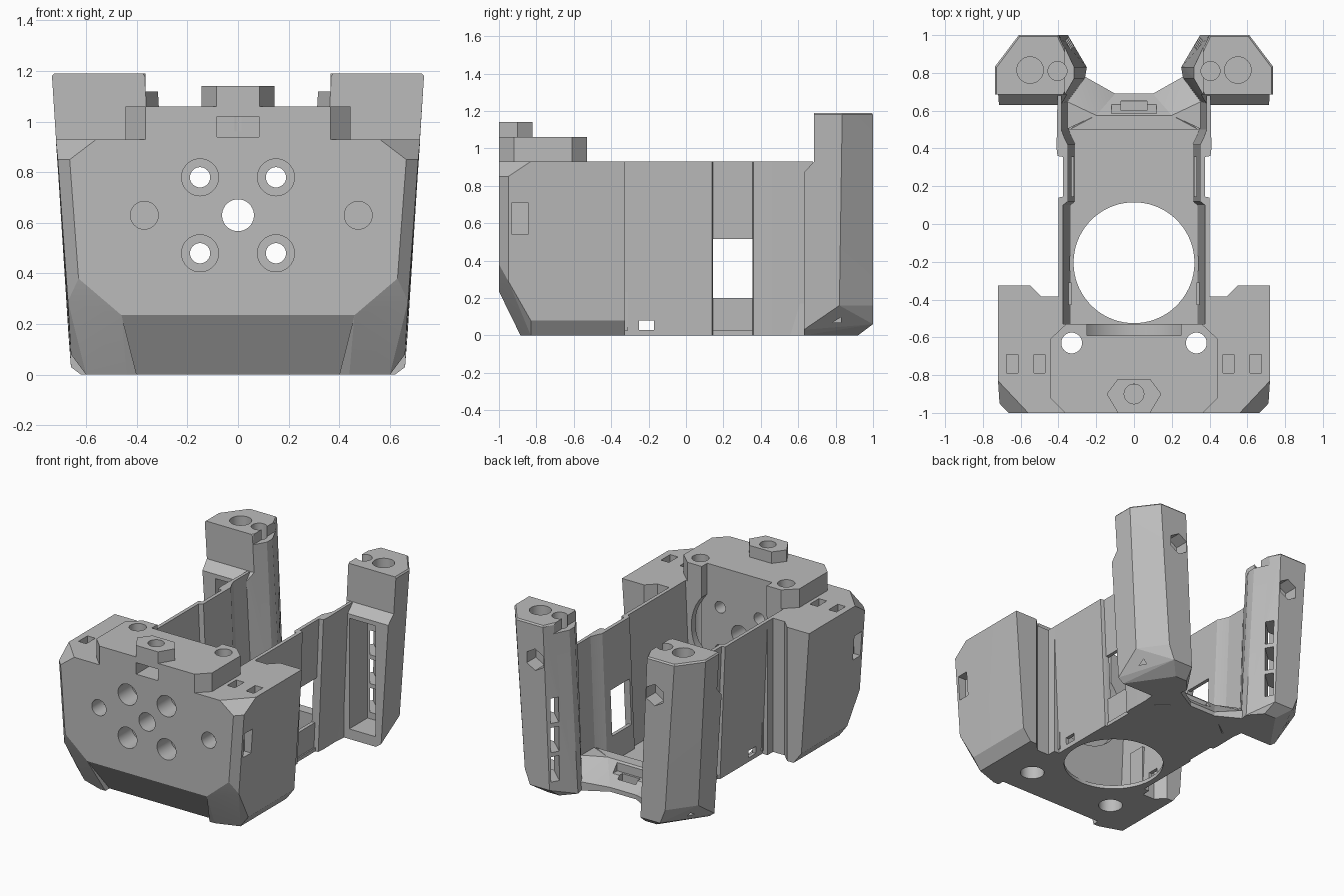
import bpy, bmesh
from math import radians
from mathutils import Matrix, Vector

cube = bpy.data.objects.get("Cube")
if cube:
    bpy.data.objects.remove(cube)

grey = bpy.data.materials.new("plain_grey")
grey.use_nodes = True
grey.diffuse_color = (0.5, 0.5, 0.5, 1)
grey.node_tree.nodes["Principled BSDF"].inputs["Base Color"].default_value = (0.5, 0.5, 0.5, 1)


def finish(bm, name):
    bmesh.ops.recalc_face_normals(bm, faces=bm.faces)
    mesh = bpy.data.meshes.new(name)
    bm.to_mesh(mesh)
    bm.free()
    mesh.materials.append(grey)
    ob = bpy.data.objects.new(name, mesh)
    bpy.context.collection.objects.link(ob)
    return ob


def hull(name, points):
    bm = bmesh.new()
    for p in points:
        bm.verts.new(p)
    bmesh.ops.convex_hull(bm, input=bm.verts)
    loose = [v for v in bm.verts if not v.link_faces]
    bmesh.ops.delete(bm, geom=loose, context='VERTS')
    bmesh.ops.dissolve_limit(bm, angle_limit=radians(1), verts=bm.verts, edges=bm.edges)
    return finish(bm, name)


def prism(name, outline, z0, z1):
    bm = bmesh.new()
    face = bm.faces.new([bm.verts.new((x, y, z0)) for x, y in outline])
    new = bmesh.ops.extrude_face_region(bm, geom=[face])["geom"]
    bmesh.ops.translate(bm, vec=(0, 0, z1 - z0), verts=[v for v in new if isinstance(v, bmesh.types.BMVert)])
    return finish(bm, name)


def box(name, x0, x1, y0, y1, z0, z1):
    return prism(name, [(x0, y0), (x1, y0), (x1, y1), (x0, y1)], z0, z1)


def rod(start, end, radius, sides=40):
    a, b = Vector(start), Vector(end)
    turn = (b - a).to_track_quat('Z', 'Y').to_matrix().to_4x4()
    bm = bmesh.new()
    bmesh.ops.create_cone(bm, cap_ends=True, segments=sides, radius1=radius, radius2=radius,
                          depth=(b - a).length, matrix=Matrix.Translation((a + b) / 2) @ turn)
    return finish(bm, "cutter")


def cut(cutter, *targets):
    cutter.hide_render = True
    for ob in targets:
        mod = ob.modifiers.new("cut", 'BOOLEAN')
        mod.operation = 'DIFFERENCE'
        mod.solver = 'EXACT'
        mod.object = cutter
        bpy.context.view_layer.objects.active = ob
        bpy.ops.object.modifier_apply(modifier=mod.name)
    bpy.data.objects.remove(cutter)


def cut_box(bounds, *targets):
    cut(box("cutter", *bounds), *targets)


def both(points):
    return [(s * p[0],) + tuple(p[1:]) for s in (-1, 1) for p in points]


def loop(half):
    # closed symmetric outline from its right half
    return half + [(-x, y) for x, y in reversed(half)]


# faceted front block
block = hull("front_block", both([
    (.46, -1, .235), (.63, -1, .38), (.665, -1, .85), (.56, -1, .93),
    (.672, -.95, .29), (.712, -.95, .85), (.72, -.83, .93),
    (.44, -.885, 0), (.6, -.83, 0), (.66, -.83, .08),
    (.6, -.325, 0), (.66, -.325, .08), (.72, -.325, .93)]))
# undercut along the lower front edge
cut(hull("cutter", both([(.46, -1, .235), (.4, -.84, 0), (.375, -.772, -.1),
                         (.46, -1.2, .235), (.375, -1.2, -.1)])), block)

# raised mount on top, with a nut boss
riser = prism("top_mount", loop([(.365, -1), (.445, -.92), (.445, -.61), (.36, -.53)]), .93, 1.06)
boss = prism("nut_boss", loop([(.085, -1), (.145, -.9), (.085, -.82)]), 1.06, 1.14)
parts = [block, riser, boss]

# flared central cavity and round pocket behind the front wall
cut(hull("cutter", both([(.331, y, -.1) for y in (-.53, 0)] + [(.378, y, 1) for y in (-.53, 0)])), block)
cut(rod((0, -.59, .63), (0, -.4, .63), .33, 64), block, riser)
cut_box((-.25, .25, -.59, -.4, .7, 1.2), block, riser)

# front screw holes
cut(rod((0, -1.1, .63), (0, -.4, .63), .063), block)
for s in (-1, 1):
    for z in (.48, .78):
        cut(rod((s * .15, -1.1, z), (s * .15, -.4, z), .04), block)
        cut(rod((s * .15, -1.1, z), (s * .15, -.85, z), .073), block)
for x in (-.37, .475):
    cut(rod((x, -1.1, .63), (x, -.88, .63), .055), block)

# nut slots and vertical bores
cut_box((-.083, .083, -1.1, -.85, .94, 1.02), riser)
cut(rod((0, -.9, .96), (0, -.9, 1.3), .052), riser, boss)
for s in (-1, 1):
    cut(rod((s * .33, -.63, -.1), (s * .33, -.63, 1.3), .055), block, riser)
    cut(rod((s * .33, -.63, -.1), (s * .33, -.63, .2), .077), block)
    for x in (.5, .645):
        cut_box((s * x - .03, s * x + .03, -.79, -.69, .82, 1), block)
    cut_box((s * .7 - .06, s * .7 + .06, -.93, -.845, .54, .71), block)
    # notch between wing and side wall
    cut(prism("cutter", [(s * .4, -.385), (s * .49, -.385), (s * .55, -.325),
                         (s * .55, -.2), (s * .4, -.2)], -.1, 1.1), block)

# floor with the round fan opening
floor = box("floor", -.345, .345, -.53, .55, 0, .025)
cut(rod((0, -.205, -.1), (0, -.205, .2), .32, 72), floor)

# rear sloped sill between the posts
sill = hull("rear_sill", both([(.34, .5, 0), (.34, .5, .17), (.2, .575, .17), (.11, .69, .03), (.11, .69, 0)]))
cut_box((-.12, .12, .585, .75, .1, .3), sill)
cut_box((-.07, .07, .6, .65, .05, .3), sill)
parts += [floor, sill]

for s, side in ((1, "left"), (-1, "right")):
    # sill lobe reaching to the post
    lobe = hull(side + "_sill_lobe", [(s * x, y, z) for x, y, z in [
        (.36, .5, 0), (.38, .66, 0), (.26, .78, 0), (.1, .69, 0), (.1, .69, .03), (.26, .78, .06),
        (.36, .5, .17), (.2, .575, .17), (.38, .66, .17)]])

    # outward leaning side wall with a recessed panel and window
    wall = prism(side + "_side_wall", [(s * x, y) for x, y in [
        (.4, -.53), (.4, .14), (.375, .145), (.375, .355), (.405, .36), (.41, .4),
        (.405, .68), (.385, .68), (.385, .5), (.37, .46), (.35, .42), (.35, .36), (.35, .12),
        (.375, .1), (.375, -.53)]], 0, .93)
    for v in wall.data.vertices:
        v.co.x -= s * .04 * (1 - v.co.z / .93)
    cut_box((s * .37 - .1, s * .37 + .1, .145, .355, .2, .515), wall)
    cut_box((s * .37 - .1, s * .37 + .1, -.25, -.17, .03, .08), wall)
    clip = box(side + "_wall_clip", s * .35 - .02, s * .35 + .02, -.43, -.31, .025, .3)

    # leaning rear post
    post = hull(side + "_rear_post", [(s * x, y, z) for x, y, z in [
        (.62, .63, 0), (.36, .63, 0), (.26, .77, 0), (.25, .83, 0), (.33, .92, 0), (.42, .92, 0),
        (.35, 1, .06), (.5, 1, .06), (.54, 1, .16), (.67, .82, .16), (.66, .63, .03),
        (.735, .63, 1.18), (.735, .835, 1.18), (.61, 1, 1.18), (.4, 1, 1.18),
        (.32, .83, 1.18), (.32, .77, 1.18), (.4, .63, 1.18),
        (.727, .63, 1.19), (.727, .83, 1.19), (.605, .992, 1.19), (.405, .992, 1.19),
        (.328, .83, 1.19), (.328, .77, 1.19), (.408, .63, 1.19)]])
    # upper setback and inner step
    cut(hull("cutter", [(s * x, y, z) for x in (.1, .9) for y, z in (
        (.5, .87), (.63, .87), (.685, .93), (.685, 1.3), (.5, 1.3))]), post)
    cut_box((s * .31 - .055, s * .31 + .055, .5, 1.1, 1.12, 1.3), post)
    # screw bores in the post top
    cut(rod((s * .55, .815, 1.06), (s * .55, .815, 1.3), .07), post)
    cut(rod((s * .405, .81, .98), (s * .405, .81, 1.3), .05), post)
    # air duct with vaned outlets
    cut_box((s * .515 - .1, s * .515 + .1, .5, .83, .07, .84), post)
    for z in (.2, .4, .6):
        slot = [(.49, .78), (.53, .82), (.29, 1.04), (.25, 1.0)]
        cut(prism("cutter", [(s * x, y) for x, y in slot], z - .085, z + .085), post)
    # hexagonal nut pocket
    cut(rod((s * .46, .9, .94), (s * .46, 1.1, .94), .075, 6), post)
    parts += [lobe, wall, clip, post]

# sharp edges kept, bores smooth
for ob in bpy.context.selected_objects:
    ob.select_set(False)
for ob in parts:
    ob.select_set(True)
bpy.context.view_layer.objects.active = parts[0]
bpy.ops.object.shade_smooth_by_angle(angle=radians(12))
